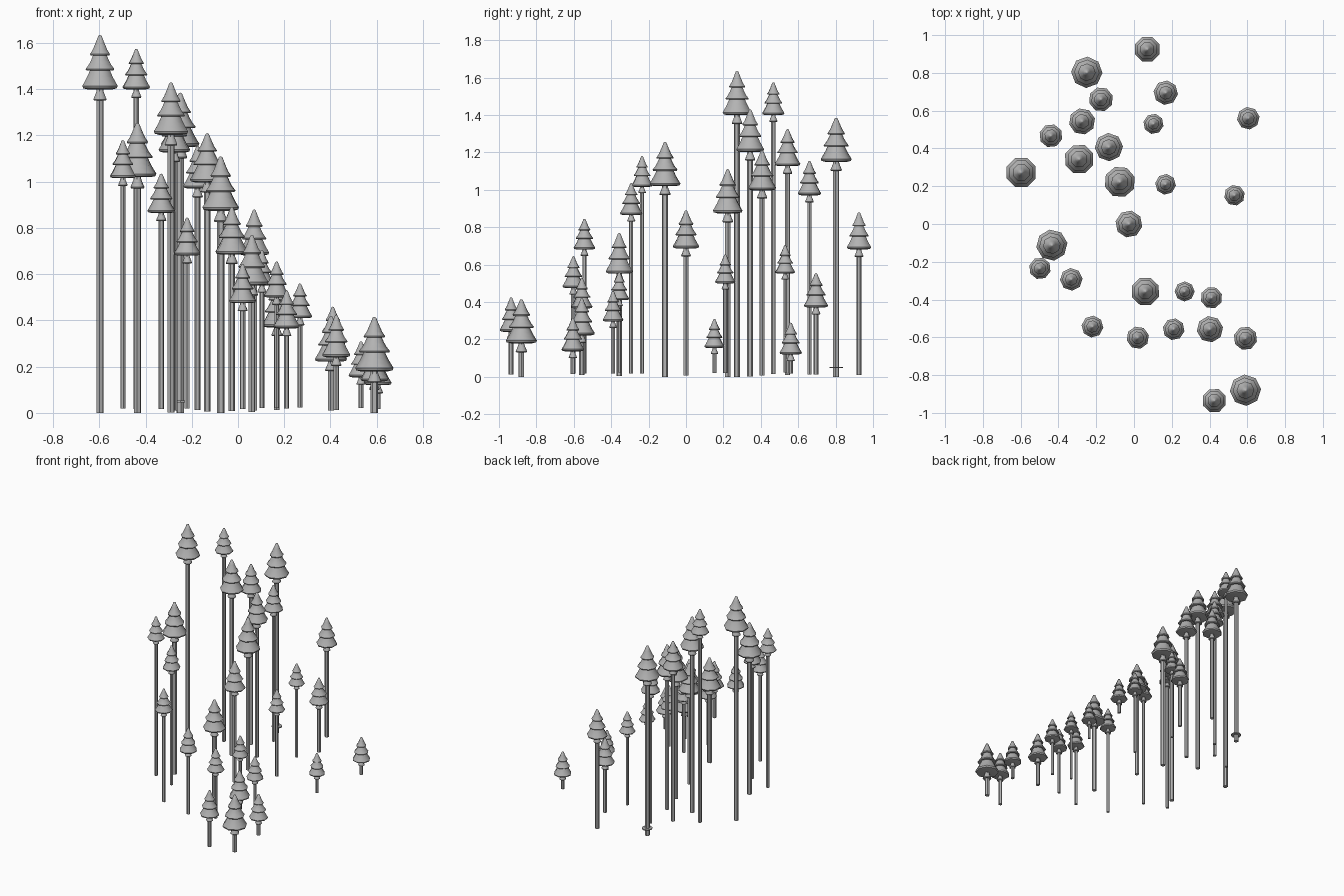
import bpy, bmesh, math

grey = bpy.data.materials.new("plain grey")
grey.diffuse_color = (0.45, 0.45, 0.45, 1)

# x, y, tip height, crown radius
TREES = [
    (0.07, 0.925, 0.88, 0.07), (-0.25, 0.803, 1.385, 0.083), (-0.175, 0.66, 1.155, 0.065),
    (0.168, 0.695, 0.555, 0.065), (-0.275, 0.543, 1.325, 0.07), (0.103, 0.53, 0.705, 0.054),
    (0.605, 0.56, 0.29, 0.06), (-0.44, 0.467, 1.575, 0.062), (-0.133, 0.407, 1.21, 0.075),
    (-0.29, 0.343, 1.43, 0.08), (-0.597, 0.273, 1.635, 0.083), (-0.075, 0.223, 1.11, 0.083),
    (0.167, 0.21, 0.655, 0.055), (0.532, 0.152, 0.31, 0.055), (-0.027, 0.0, 0.89, 0.072),
    (-0.435, -0.112, 1.255, 0.083), (-0.498, -0.235, 1.18, 0.058), (-0.332, -0.293, 1.035, 0.06),
    (0.06, -0.357, 0.77, 0.077), (0.268, -0.357, 0.56, 0.053), (0.41, -0.39, 0.46, 0.058),
    (-0.22, -0.543, 0.845, 0.058), (0.02, -0.602, 0.645, 0.06), (0.21, -0.557, 0.53, 0.058),
    (0.402, -0.557, 0.42, 0.07), (0.59, -0.605, 0.315, 0.063), (0.59, -0.88, 0.415, 0.083),
    (0.425, -0.935, 0.425, 0.065),
]

# profiles as (radius, depth below tip), in crown radii
CROWN = [(0, 0), (0.09, -0.04), (0.25, -0.42), (0.4, -0.76), (0.56, -1.0), (0.53, -1.07),
         (0.38, -1.05), (0.5, -1.32), (0.63, -1.55), (0.81, -1.78), (0.77, -1.85),
         (0.55, -1.83), (0.7, -2.15), (0.84, -2.4), (1.0, -2.66), (0.95, -2.78),
         (0.7, -2.84), (0, -2.84)]
COLLAR = [(0.17, -2.84), (0.22, -3.0), (0.37, -3.36), (0.33, -3.42), (0, -3.4)]


def lathe(name, profile, sides, loc, scale=1.0, turn=0.0):
    """Revolve a profile around z, with poles where the radius is zero."""
    bm = bmesh.new()
    rings = []
    for r, z in profile:
        n = sides if r > 0 else 1
        rings.append([bm.verts.new((r * scale * math.cos(turn + math.tau * i / sides),
                                    r * scale * math.sin(turn + math.tau * i / sides),
                                    z * scale)) for i in range(n)])
    for a, b in zip(rings, rings[1:]):
        for i in range(sides):
            j = (i + 1) % sides
            quad = [a[i % len(a)], b[i % len(b)], b[j % len(b)], a[j % len(a)]]
            bm.faces.new(list(dict.fromkeys(quad)))
    bmesh.ops.recalc_face_normals(bm, faces=bm.faces)
    mesh = bpy.data.meshes.new(name)
    bm.to_mesh(mesh)
    bm.free()
    mesh.materials.append(grey)
    ob = bpy.data.objects.new(name, mesh)
    ob.location = loc
    bpy.context.collection.objects.link(ob)
    return ob


smooth = []
for k, (x, y, top, r) in enumerate(TREES):
    turn = math.pi / 8 + k * 0.35 if k != 10 else math.pi / 8
    # tiered crown and the small flared collar under it
    smooth.append(lathe("crown", CROWN, 8, (x, y, top), r, turn))
    smooth.append(lathe("collar", COLLAR, 8, (x, y, top), r, turn))
    # tall bare trunk
    base = max(0.0, (0.083 - r) * 0.75)
    height = top - 2.8 * r - base
    t = 0.2 * r
    lathe("trunk", [(0, 0), (t, 0), (t, height), (0, height)], 6, (x, y, base), 1.0, turn)

# thin ring plate near the foot of one trunk
lathe("foot_plate", [(0, 0), (0.036, 0), (0.036, 0.007), (0, 0.007)], 8, (-0.248, 0.803, 0.046))

# smooth crowns with crisp tier edges
bpy.ops.object.select_all(action='DESELECT')
for ob in smooth:
    ob.select_set(True)
bpy.context.view_layer.objects.active = smooth[0]
bpy.ops.object.shade_smooth_by_angle(angle=math.radians(50))
